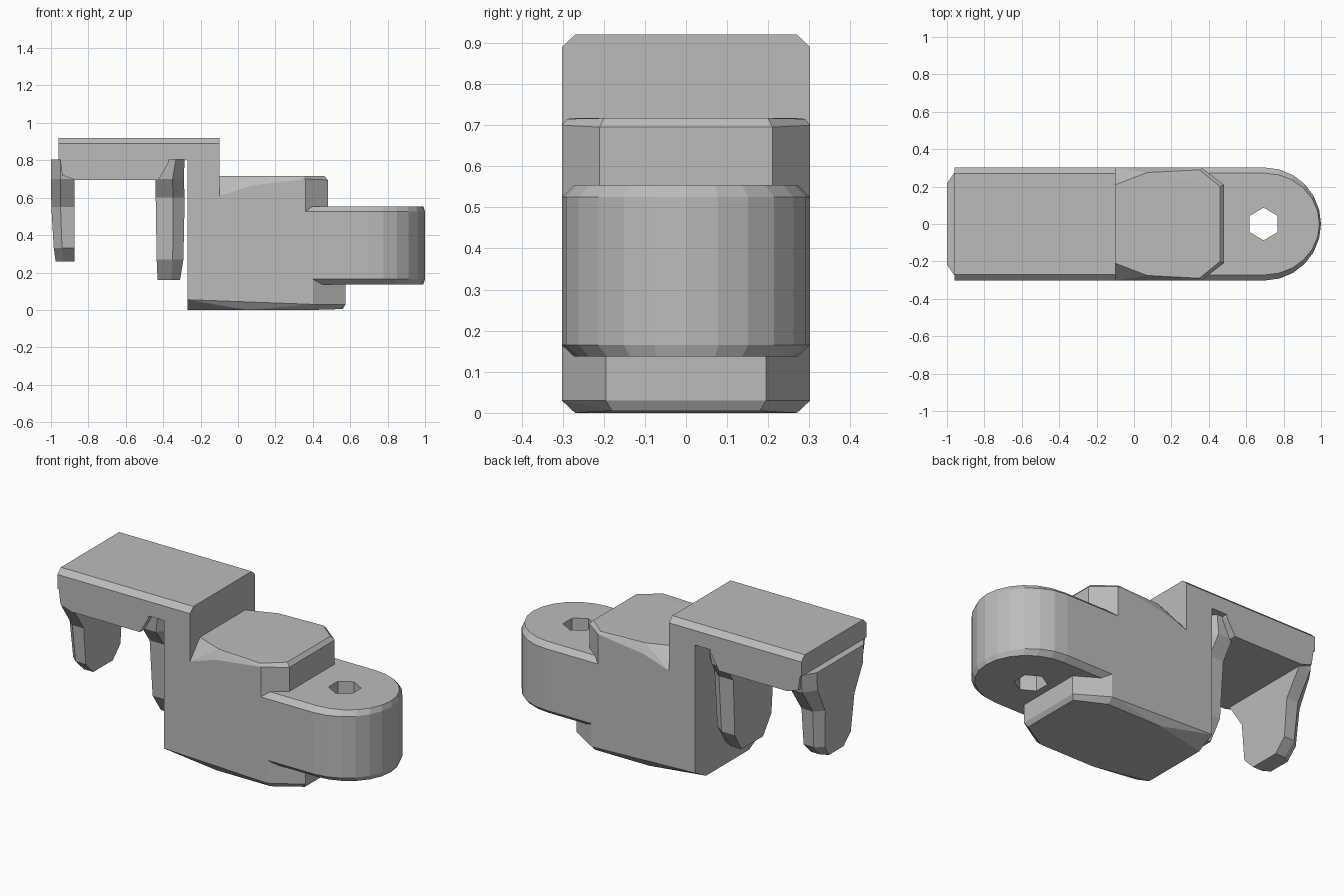
import bpy
import bmesh
import math

cube = bpy.data.objects.get("Cube")
if cube:
    bpy.data.objects.remove(cube, do_unlink=True)

grey = bpy.data.materials.new("plain_grey")
grey.use_nodes = True
grey.diffuse_color = (0.5, 0.5, 0.5, 1)
grey.node_tree.nodes["Principled BSDF"].inputs["Base Color"].default_value = (0.5, 0.5, 0.5, 1)


def finish(name, bm):
    bmesh.ops.recalc_face_normals(bm, faces=bm.faces)
    mesh = bpy.data.meshes.new(name)
    bm.to_mesh(mesh)
    bm.free()
    mesh.materials.append(grey)
    obj = bpy.data.objects.new(name, mesh)
    bpy.context.scene.collection.objects.link(obj)
    return obj


def hull(name, half):
    """Convex block from points on one side, mirrored across y."""
    bm = bmesh.new()
    for x, y, z in half:
        for side in (-1, 1):
            bm.verts.new((x, side * y, z))
    bmesh.ops.convex_hull(bm, input=bm.verts)
    bmesh.ops.dissolve_limit(bm, angle_limit=0.01, verts=bm.verts, edges=bm.edges)
    return finish(name, bm)


def loft(name, rings):
    """Skin a stack of closed rings and cap both ends."""
    bm = bmesh.new()
    loops = [[bm.verts.new(p) for p in ring] for ring in rings]
    for a, b in zip(loops, loops[1:]):
        for i in range(len(a)):
            j = (i + 1) % len(a)
            bm.faces.new((a[i], a[j], b[j], b[i]))
    bm.faces.new(loops[0])
    bm.faces.new(loops[-1])
    return finish(name, bm)


W = 0.302

# Overhanging plate: chamfered slab and a thicker rib below it
slab = [(x, y, z) for x in (-0.96, -0.10)
        for y, z in ((0.27, 0.92), (W, 0.89), (W, 0.805))]
hull("top_plate", slab)
hull("plate_rib", [(x, W, z) for x, z in
                   ((-0.957, 0.85), (-0.94, 0.72), (-0.87, 0.695),
                    (-0.425, 0.695), (-0.37, 0.79), (-0.37, 0.85))])

# Upright wall that carries the plate
hull("wall", [(x, W, z) for x in (-0.27, -0.10) for z in (0.06, 0.86)])

# Lower body with a cut nose and bevelled underside
outline = [(-0.27, W), (0.40, W), (0.575, 0.195)]
base = [(-0.27, 0.20, 0.0), (0.05, 0.27, 0.0), (0.40, 0.27, 0.0), (0.56, 0.18, 0.005)]
base += [(x, y, 0.03 if x > 0 else 0.055) for x, y in outline]
base += [(x, y, 0.50) for x, y in outline]
hull("lower_body", base)

# Upper body with sloping shoulders
upper = [(-0.10, W, 0.45), (0.36, W, 0.45), (0.48, 0.21, 0.45),
         (-0.10, W, 0.61), (0.07, W, 0.665), (0.36, W, 0.70), (0.48, 0.21, 0.695),
         (-0.10, 0.21, 0.717), (0.07, 0.275, 0.717), (0.35, 0.29, 0.715), (0.46, 0.20, 0.717)]
hull("upper_body", upper)


# Rounded lug with bevelled rims
def lug_ring(z, inset):
    arc = [math.radians(a) for a in range(-90, 91, 15)]
    ring = [(0.70 + (0.30 - inset * 0.3) * math.cos(a), (W - inset) * math.sin(a), z) for a in arc]
    return ring + [(0.34, W - inset, z), (0.34, inset - W, z)]


lug = loft("lug", [lug_ring(0.137, 0.03), lug_ring(0.165, 0),
                   lug_ring(0.525, 0), lug_ring(0.554, 0.03)])

# Six-sided pin hole
cutter = loft("hole_cutter", [[(0.693 + 0.087 * math.sin(k * math.pi / 3),
                                0.087 * math.cos(k * math.pi / 3), z) for k in range(6)]
                              for z in (0, 1)])
cutter.hide_render = True
cutter.hide_set(True)
cut = lug.modifiers.new("pin_hole", "BOOLEAN")
cut.operation = "DIFFERENCE"
cut.solver = "EXACT"
cut.object = cutter


# Clip legs: level, outer x, inner x, half width
def leg(name, levels):
    rings = []
    for z, outer, inner, w in levels:
        mid = outer + (inner - outer) * 0.4
        half = [(outer, w * 0.75), (mid, w), (inner, w)]
        rings.append([(x, y, z) for x, y in half] + [(x, -y, z) for x, y in reversed(half)])
    loft(name, rings)


leg("end_leg", [(0.805, -1.0, -0.875, 0.29), (0.70, -1.0, -0.875, 0.28),
                (0.55, -0.998, -0.875, 0.18), (0.33, -0.985, -0.875, 0.16),
                (0.26, -0.975, -0.875, 0.09)])
leg("inner_leg", [(0.81, -0.285, -0.40, 0.27), (0.70, -0.29, -0.44, 0.26),
                  (0.60, -0.285, -0.44, 0.19), (0.27, -0.292, -0.435, 0.17),
                  (0.16, -0.31, -0.43, 0.10)])
